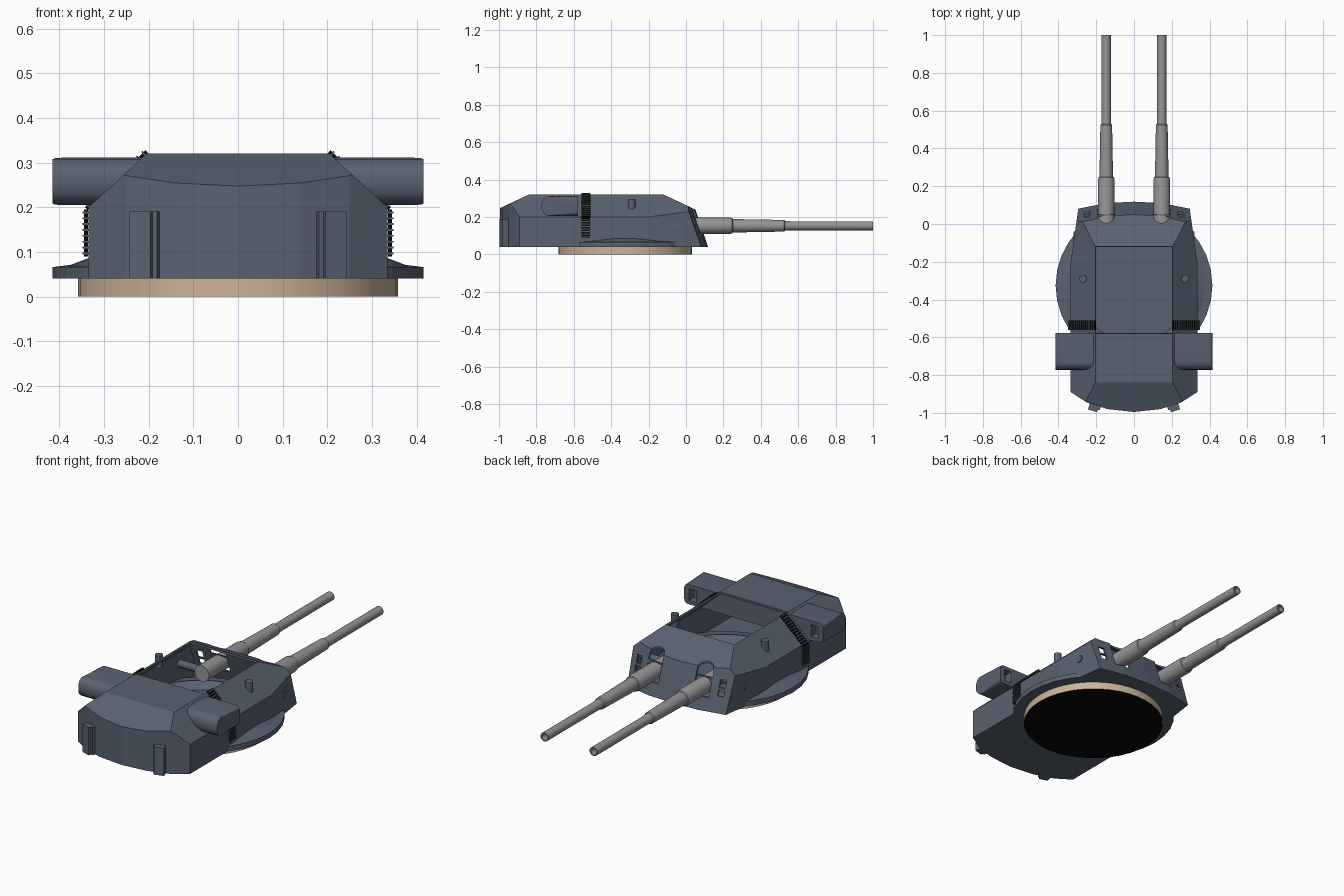
import bpy, bmesh
from math import pi, cos, sin, atan2
from mathutils import Vector, Matrix

if "Cube" in bpy.data.objects:
    bpy.data.objects.remove(bpy.data.objects["Cube"])


def material(name, rgb):
    m = bpy.data.materials.new(name)
    m.use_nodes = True
    m.diffuse_color = (*rgb, 1)
    bsdf = next(n for n in m.node_tree.nodes if n.type == "BSDF_PRINCIPLED")
    bsdf.inputs["Base Color"].default_value = (*rgb, 1)
    bsdf.inputs["Roughness"].default_value = 0.6
    return m


ARMOUR = material("blue_grey_armour", (0.1, 0.122, 0.165))
STEEL = material("gun_grey", (0.3, 0.3, 0.31))
TAN = material("deck_tan", (0.6, 0.45, 0.32))
BLACK = material("black", (0.002, 0.002, 0.002))


def finish(bm, name, *mats, smooth=False):
    bmesh.ops.recalc_face_normals(bm, faces=bm.faces)
    me = bpy.data.meshes.new(name)
    bm.to_mesh(me)
    bm.free()
    ob = bpy.data.objects.new(name, me)
    bpy.context.collection.objects.link(ob)
    for m in mats:
        me.materials.append(m)
    bpy.ops.object.select_all(action="DESELECT")
    ob.select_set(True)
    bpy.context.view_layer.objects.active = ob
    if smooth:
        bpy.ops.object.shade_smooth_by_angle(angle=0.6)
    return ob


def add_box(bm, centre, size, rot=Matrix()):
    mat = Matrix.Translation(centre) @ rot @ Matrix.Diagonal((*size, 1))
    return bmesh.ops.create_cube(bm, size=1, matrix=mat)["verts"]


def add_cylinder(bm, centre, radius, length, axis="Z", sides=24):
    rot = {"Z": Matrix(), "X": Matrix.Rotation(pi / 2, 4, "Y")}[axis]
    bmesh.ops.create_cone(bm, cap_ends=True, segments=sides, radius1=radius, radius2=radius,
                          depth=length, matrix=Matrix.Translation(centre) @ rot)


def lathe(profile, place, closed, sides):
    """Spin (radius, height) points around z, then move into place."""
    bm = bmesh.new()
    vs = [bm.verts.new((r, 0, h)) for r, h in profile]
    pairs = list(zip(vs, vs[1:])) + ([(vs[-1], vs[0])] if closed else [])
    es = [bm.edges.new(p) for p in pairs]
    bmesh.ops.spin(bm, geom=vs + es, cent=(0, 0, 0), axis=(0, 0, 1), angle=2 * pi,
                   steps=sides, use_duplicate=False)
    bmesh.ops.remove_doubles(bm, verts=bm.verts, dist=1e-5)
    bm.transform(place)
    return bm


def cut(ob, cutter):
    mod = ob.modifiers.new("cut", "BOOLEAN")
    mod.object, mod.operation, mod.solver = cutter, "DIFFERENCE", "EXACT"
    bpy.context.view_layer.objects.active = ob
    bpy.ops.object.modifier_apply(modifier=mod.name)
    bpy.data.objects.remove(cutter)


# Armoured house: plan outline extruded, then planed down by sloped cuts
FLOOR, ROOF = 0.04, 0.32
half = [(0.14, -0.98), (0.25, -0.945), (0.335, -0.89), (0.335, -0.2), (0.264, 0.3)]
outline = [(0, -0.995)] + half + [(-x, y) for x, y in reversed(half)]
bm = bmesh.new()
base = bm.faces.new([bm.verts.new((x, y, FLOOR)) for x, y in outline])
top = bmesh.ops.extrude_face_region(bm, geom=[base])["geom"]
bmesh.ops.translate(bm, vec=(0, 0, 0.36), verts=[v for v in top if isinstance(v, bmesh.types.BMVert)])


def plane_off(point, normal):
    bmesh.ops.bisect_plane(bm, geom=bm.verts[:] + bm.edges[:] + bm.faces[:], plane_co=point,
                           plane_no=normal, clear_outer=True)
    bmesh.ops.holes_fill(bm, edges=[e for e in bm.edges if e.is_boundary], sides=0)


plane_off((0, 0, ROOF), (0, 0, 1))
plane_off((0, -0.84, ROOF), (0, -0.075, 0.16))
plane_off((0, -0.12, ROOF), (0, 0.08, 0.17))
for s in (1, -1):
    plane_off((s * 0.205, 0, ROOF), (s * 0.12, 0, 0.13))
    plane_off((0, 0.118, FLOOR), (s * 0.05, 1, 0.34))
    plane_off((s * 0.15, 0.11, FLOOR), (s * 0.2, 1, 0.34))

# Open roof well ahead of the rangefinder
bmesh.ops.bisect_plane(bm, geom=bm.verts[:] + bm.edges[:] + bm.faces[:],
                       plane_co=(0, -0.58, 0), plane_no=(0, 1, 0))
bmesh.ops.recalc_face_normals(bm, faces=bm.faces)
well = [f for f in bm.faces if f.normal.z > 0.99 and -0.58 < f.calc_center_median().y < -0.1]
bmesh.ops.delete(bm, geom=well, context="FACES")
house = finish(bm, "turret_house", ARMOUR)
mod = house.modifiers.new("plate", "SOLIDIFY")
mod.thickness, mod.offset, mod.use_even_offset = 0.01, -1, True
bpy.ops.object.modifier_apply(modifier=mod.name)

# Gun ports and small sight ports in the front plate
GUN_X, GUN_Z = 0.147, 0.153
for s in (1, -1):
    bm = bmesh.new()
    add_box(bm, (s * GUN_X, 0.15, 0.25), (0.09, 0.2, 0.29))
    cut(house, finish(bm, "port_cutter", ARMOUR))
    bm = bmesh.new()
    add_cylinder(bm, (s * GUN_X, 0.051, 0.3), 0.0452, 0.2)
    cut(house, finish(bm, "port_end_cutter", ARMOUR))
    for z, h in ((0.135, 0.03), (0.18, 0.04)):
        bm = bmesh.new()
        add_box(bm, (s * 0.25, 0.07, z), (0.032, 0.12, h))
        cut(house, finish(bm, "sight_cutter", ARMOUR))

# Round skirt flaring out from the house sides
centre = Matrix.Translation((0, -0.325, 0))
skirt = [(0.3, FLOOR), (0.415, FLOOR), (0.415, 0.066), (0.375, 0.071), (0.335, 0.086), (0.3, 0.05)]
finish(lathe(skirt, centre, True, 32), "side_skirt", ARMOUR)

# Turning ring with a black underside
bm = bmesh.new()
add_cylinder(bm, (0, -0.325, 0.021), 0.358, 0.042, sides=40)
ring = finish(bm, "turning_ring", TAN, BLACK, smooth=True)
for p in ring.data.polygons:
    p.material_index = int(p.normal.z < -0.9)

# Rangefinder hood across the rear, rounded behind and at its ends
bm = bmesh.new()
add_box(bm, (0, -0.675, 0.258), (0.83, 0.195, 0.106))


def bevel_edges(rule, width):
    es = [e for e in bm.edges if rule(*[v.co for v in e.verts])]
    bmesh.ops.bevel(bm, geom=es, offset=width, segments=4, profile=0.5, affect="EDGES")


bevel_edges(lambda a, b: abs(a.x - b.x) > 0.5 and a.y < -0.7, 0.045)
bevel_edges(lambda a, b: abs(a.x) > 0.41 and abs(b.x) > 0.41 and abs(a.y - b.y) > 0.1, 0.022)
hood = finish(bm, "rangefinder_hood", ARMOUR, smooth=True)
for s in (1, -1):
    bm = bmesh.new()
    add_box(bm, (s * 0.365, -0.58, 0.258), (0.045, 0.08, 0.065))
    cut(hood, finish(bm, "window_cutter", ARMOUR))

# Guns: breech, stepped barrel and hollow muzzle
barrel = [(0, -0.1), (0.043, -0.1), (0.044, 0.235), (0.041, 0.247), (0.036, 0.25), (0.031, 0.525),
          (0.026, 0.53), (0.024, 0.56), (0.024, 1), (0.017, 1), (0.017, 0.9), (0, 0.9)]
for side, s in (("left", 1), ("right", -1)):
    place = Matrix.Translation((s * GUN_X, 0, GUN_Z)) @ Matrix.Rotation(-pi / 2, 4, "X")
    finish(lathe(barrel, place, False, 24), side + "_gun", STEEL, smooth=True)

    # Trunnion reaching through the side wall
    bm = bmesh.new()
    add_cylinder(bm, (s * 0.22, -0.06, 0.15), 0.02, 0.2, "X", 16)
    finish(bm, side + "_trunnion", ARMOUR, smooth=True)

    # Periscope on the sloped side plate
    bm = bmesh.new()
    add_cylinder(bm, (s * 0.27, -0.29, 0.263), 0.02, 0.066, sides=16)
    finish(bm, side + "_periscope", ARMOUR, smooth=True)

    # Ribs on the rear wall
    bm = bmesh.new()
    turn = Matrix.Rotation(s * 0.3, 4, "Z")
    add_box(bm, (s * 0.212, -0.965, 0.115), (0.05, 0.05, 0.15), turn)
    add_box(bm, (s * 0.184, -0.967, 0.115), (0.016, 0.034, 0.15), turn)
    finish(bm, side + "_rear_rib", ARMOUR)

    # Slatted vent band folded over the side
    plate, slats = bmesh.new(), bmesh.new()
    for a, b, n in ((Vector((0.204, 0, 0.324)), Vector((0.34, 0, 0.197)), 12),
                    (Vector((0.34, 0, 0.195)), Vector((0.34, 0, 0.09)), 8)):
        d = b - a
        rot = Matrix.Rotation(-atan2(d.z, s * d.x), 4, "Y")
        flip = Vector((s, 1, 1))
        add_box(plate, (a + d / 2) * flip + Vector((0, -0.535, 0)), (d.length, 0.046, 0.009), rot)
        for i in range(n):
            p = (a + d * (i + 0.5) / n) * flip + Vector((0, -0.535, 0))
            add_box(slats, p, (0.004, 0.05, 0.017), rot)
    finish(plate, side + "_vent_back", BLACK)
    finish(slats, side + "_vent_slats", ARMOUR)
